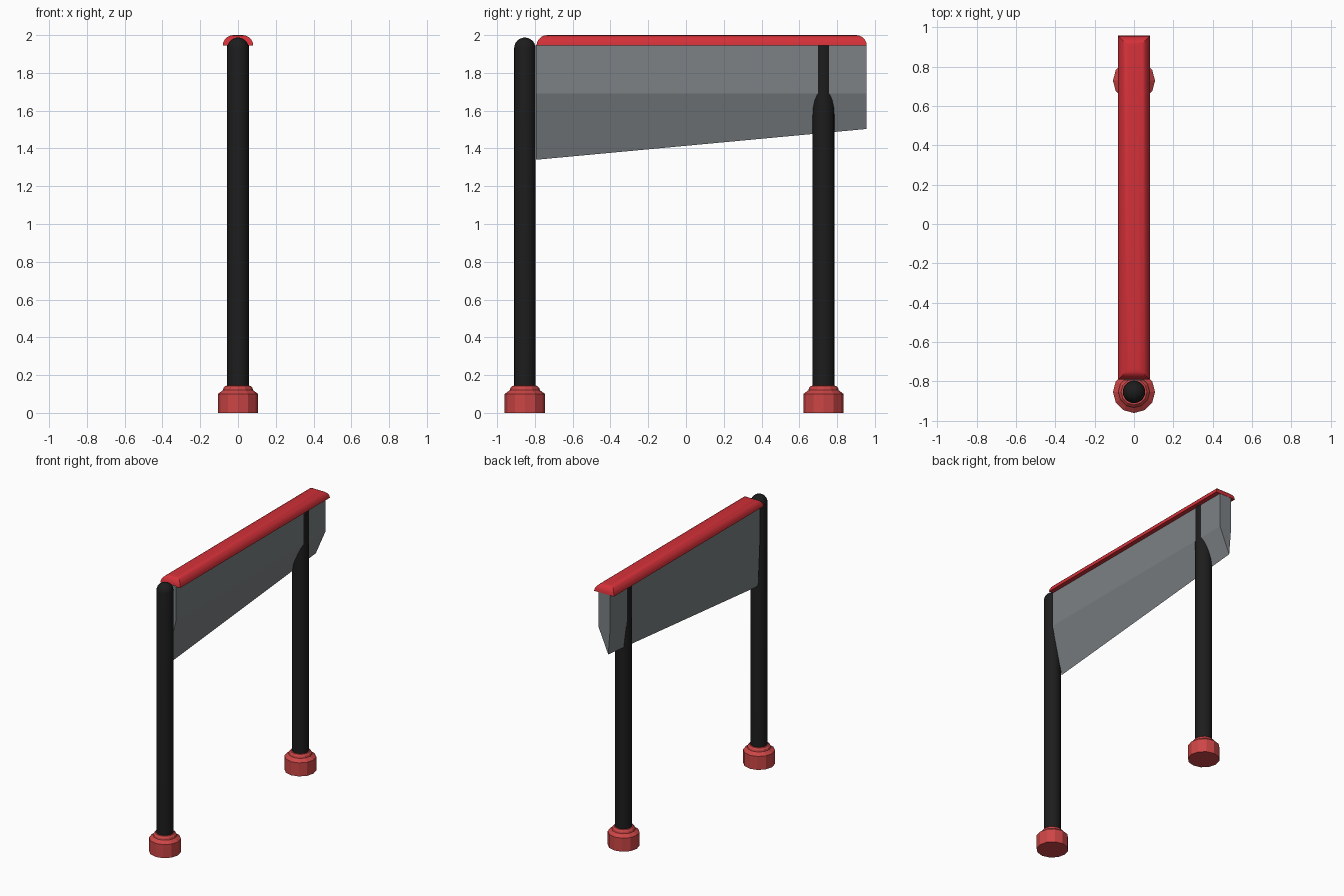
import bpy, bmesh
from math import sin, cos, pi

if "Cube" in bpy.data.objects:
    bpy.data.objects.remove(bpy.data.objects["Cube"])


def material(name, rgb):
    m = bpy.data.materials.new(name)
    m.diffuse_color = (*rgb, 1)
    m.use_nodes = True
    m.node_tree.nodes["Principled BSDF"].inputs["Base Color"].default_value = m.diffuse_color
    return m


BLACK = material("black", (0.012, 0.012, 0.012))
RED = material("red", (0.65, 0.03, 0.04))
FOOT_RED = material("foot_red", (0.6, 0.06, 0.06))
GREY = material("grey", (0.2, 0.22, 0.23))


def loft(name, rings, mat, smooth=False):
    """Skin a list of equal-length rings and cap both ends."""
    bm = bmesh.new()
    vs = [[bm.verts.new(p) for p in r] for r in rings]
    n = len(rings[0])
    for a, b in zip(vs, vs[1:]):
        for i in range(n):
            j = (i + 1) % n
            bm.faces.new((a[i], a[j], b[j], b[i]))
    bm.faces.new(vs[0])
    bm.faces.new(vs[-1])
    bmesh.ops.recalc_face_normals(bm, faces=bm.faces)
    me = bpy.data.meshes.new(name)
    bm.to_mesh(me)
    bm.free()
    ob = bpy.data.objects.new(name, me)
    bpy.context.collection.objects.link(ob)
    me.materials.append(mat)
    if smooth:
        bpy.ops.object.select_all(action='DESELECT')
        ob.select_set(True)
        bpy.context.view_layer.objects.active = ob
        bpy.ops.object.shade_smooth_by_angle(angle=pi / 5)
    return ob


def turned(name, y, profile, sides, mat, smooth=False):
    """Round part from an (r, z) profile, standing at x = 0."""
    rings = [[(r * cos(2 * pi * i / sides), y + r * sin(2 * pi * i / sides), z)
              for i in range(sides)] for r, z in profile]
    return loft(name, rings, mat, smooth)


FRONT_Y, BACK_Y, R = -0.853, 0.728, 0.057

# Posts: the front one has a domed top, the back one ends under the cap
dome = [(R * cos(t * pi / 12), 1.93 + R * sin(t * pi / 12)) for t in range(6)]
dome.append((0.004, 1.987))
turned("front_post", FRONT_Y, [(R, 0.1)] + dome, 20, BLACK, True)
turned("back_post", BACK_Y, [(R, 0.1), (R, 1.95)], 20, BLACK, True)

# Stepped feet
foot = [(0.107, 0), (0.107, 0.1), (0.08, 0.12), (0.077, 0.132), (0.066, 0.143), (0.05, 0.145)]
for name, y in (("front_foot", FRONT_Y), ("back_foot", BACK_Y)):
    turned(name, y, foot, 12, FOOT_RED)

# Panel: straight upper part, tapering to a slanted lower edge set to one side
Y0, Y1, W = -0.795, 0.955, 0.048
loft("panel", [[(-W, y, 1.95), (W, y, 1.95), (W, y, 1.69), (-0.033, y, low), (-W, y, 1.69)]
               for y, low in ((Y0, 1.34), (Y1, 1.503))], GREY)

# Cap rail with rounded, mitred upper edges
rings = []
for k in range(6):
    a = k * pi / 10
    inset, z = 0.056 * (1 - cos(a)), 1.944 + 0.056 * sin(a)
    x, ya, yb = 0.081 - inset, -0.791 + inset, 0.957 - inset
    rings.append([(-x, ya, z), (x, ya, z), (x, yb, z), (-x, yb, z)])
loft("cap_rail", rings, RED, True)
